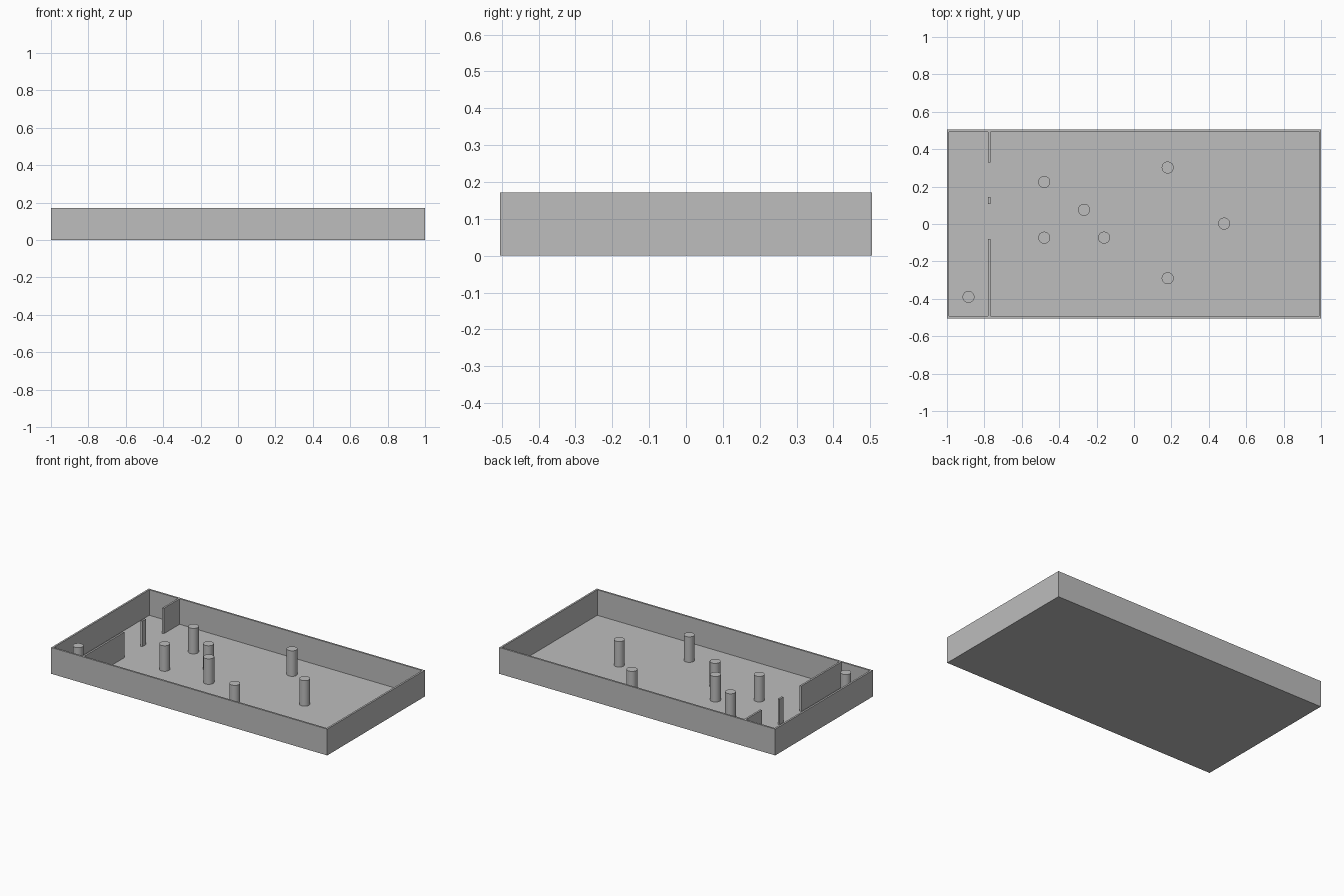
import bpy
from math import radians

cube = bpy.data.objects.get("Cube")
if cube:
    bpy.data.objects.remove(cube, do_unlink=True)

HALF_X, HALF_Y, HEIGHT = 1.0, 0.505, 0.172
WALL, FLOOR = 0.012, 0.005

grey = bpy.data.materials.new("plain grey")
grey.use_nodes = True
colour = (0.51, 0.51, 0.51, 1)
grey.diffuse_color = colour
grey.node_tree.nodes["Principled BSDF"].inputs["Base Color"].default_value = colour


def box(name, x0, x1, y0, y1, z0=FLOOR, z1=HEIGHT):
    bpy.ops.mesh.primitive_cube_add(
        size=1, location=((x0 + x1) / 2, (y0 + y1) / 2, (z0 + z1) / 2))
    obj = bpy.context.object
    obj.name = name
    obj.scale = (x1 - x0, y1 - y0, z1 - z0)
    bpy.ops.object.transform_apply(location=False, rotation=False, scale=True)
    obj.data.materials.append(grey)
    return obj


def peg(name, x, y):
    bpy.ops.mesh.primitive_cylinder_add(
        vertices=32, radius=0.032, depth=HEIGHT - FLOOR,
        location=(x, y, (HEIGHT + FLOOR) / 2))
    obj = bpy.context.object
    obj.name = name
    obj.data.materials.append(grey)
    bpy.ops.object.shade_smooth_by_angle(angle=radians(30))


# Open tray: a solid block whose top face is inset and pushed down to the floor
tray = box("tray", -HALF_X, HALF_X, -HALF_Y, HALF_Y, 0)
bpy.ops.object.mode_set(mode='EDIT')
bpy.ops.mesh.select_all(action='DESELECT')
bpy.ops.object.mode_set(mode='OBJECT')
for face in tray.data.polygons:
    face.select = face.normal.z > 0.9
bpy.ops.object.mode_set(mode='EDIT')
bpy.ops.mesh.select_mode(type='FACE')
bpy.ops.mesh.inset(thickness=WALL)
bpy.ops.mesh.extrude_region_move(
    TRANSFORM_OT_translate={"value": (0, 0, FLOOR - HEIGHT)})
bpy.ops.object.mode_set(mode='OBJECT')

# Partition across the right end, broken by two gaps
part_x = -0.78
inner_y = HALF_Y - WALL
for name, y0, y1 in (("front_partition", -inner_y, -0.08),
                     ("middle_post", 0.107, 0.145),
                     ("back_partition", 0.33, inner_y)):
    box(name, part_x, part_x + WALL, y0, y1)

# Round pegs standing on the floor, level with the rim
pegs = [(-0.48, 0.225), (-0.267, 0.076), (-0.48, -0.073), (-0.16, -0.073),
        (0.18, 0.302), (0.18, -0.29), (0.482, 0.002), (-0.885, -0.39)]
for i, (x, y) in enumerate(pegs, 1):
    peg(f"peg_{i}", x, y)
